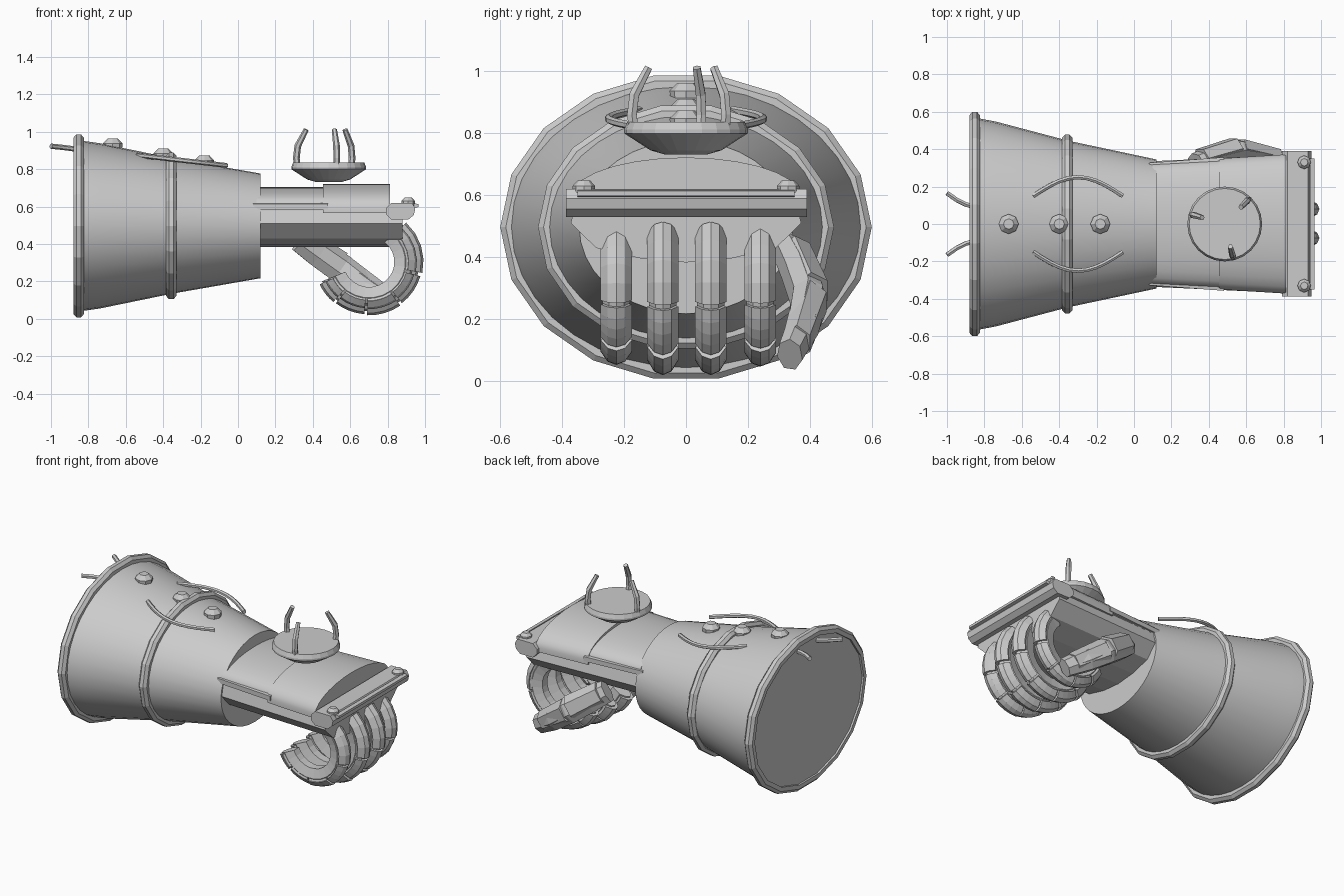
import bpy, bmesh, math
from mathutils import Vector

if "Cube" in bpy.data.objects:
    bpy.data.objects.remove(bpy.data.objects["Cube"])

metal = bpy.data.materials.new("light_grey_metal")
metal.diffuse_color = (0.6, 0.6, 0.6, 1)
metal.use_nodes = True
metal.node_tree.nodes["Principled BSDF"].inputs["Base Color"].default_value = metal.diffuse_color


def loft(name, sections, smooth=False, cyclic=False):
    """Skin a list of equal-length point loops; cap the ends unless cyclic."""
    bm = bmesh.new()
    rows = [[bm.verts.new(p) for p in s] for s in sections]
    n = len(rows[0])
    pairs = list(zip(rows, rows[1:])) + ([(rows[-1], rows[0])] if cyclic else [])
    for a, b in pairs:
        for i in range(n):
            bm.faces.new((a[i], a[(i + 1) % n], b[(i + 1) % n], b[i]))
    if not cyclic:
        bm.faces.new(rows[0])
        bm.faces.new(rows[-1])
    bmesh.ops.recalc_face_normals(bm, faces=bm.faces)
    me = bpy.data.meshes.new(name)
    bm.to_mesh(me)
    bm.free()
    me.materials.append(metal)
    ob = bpy.data.objects.new(name, me)
    bpy.context.collection.objects.link(ob)
    if smooth:
        bpy.context.view_layer.objects.active = ob
        ob.select_set(True)
        bpy.ops.object.shade_smooth_by_angle(angle=math.radians(30))
        ob.select_set(False)
    return ob


def oval(x, ry, rz, n, cz=0.497):
    return [(x, ry * math.cos(2 * math.pi * i / n), cz + rz * math.sin(2 * math.pi * i / n))
            for i in range(n)]


def disc(c, z, r, n):
    return [(c[0] + r * math.cos(2 * math.pi * i / n), c[1] + r * math.sin(2 * math.pi * i / n), z)
            for i in range(n)]


def tube(name, path, radii, n=6, flat=1.0):
    """Sweep an n-sided section along a path."""
    pts = [Vector(p) for p in path]
    secs = []
    for i, p in enumerate(pts):
        t = (pts[min(i + 1, len(pts) - 1)] - pts[max(i - 1, 0)]).normalized()
        ref = Vector((0, 1, 0)) if abs(t.y) < 0.8 else Vector((0, 0, 1))
        u = t.cross(ref).normalized()
        v = t.cross(u)
        r = radii[i] if isinstance(radii, (list, tuple)) else radii
        secs.append([p + u * r * math.cos(2 * math.pi * k / n) + v * r * flat * math.sin(2 * math.pi * k / n)
                     for k in range(n)])
    return loft(name, secs)


# Flared sleeve with its two chamfered bands
loft("sleeve", [oval(-0.868, 0.572, 0.46, 36), oval(-0.74, 0.548, 0.442, 36),
                oval(-0.35, 0.445, 0.362, 36), oval(0.12, 0.345, 0.28, 36)], smooth=True)
for name, x, ry, rz in (("rim_band", -0.852, 0.6, 0.497), ("middle_band", -0.357, 0.478, 0.398)):
    loft(name, [oval(x + dx, ry - d, rz - d, 18) for dx, d in
                ((-0.028, 0.045), (-0.028, 0.018), (-0.012, 0), (0.012, 0), (0.028, 0.018), (0.028, 0.045))],
         cyclic=True)

# Studs along the top of the sleeve
for i, (x, z) in enumerate(((-0.67, 0.925), (-0.40, 0.872), (-0.18, 0.835))):
    loft(f"stud_{i}", [disc((x, 0), z - 0.02, 0.05, 8), disc((x, 0), z + 0.012, 0.053, 8),
                       disc((x, 0), z + 0.038, 0.028, 8)])

# Curved handles and rear horns, mirrored
for s in (-1, 1):
    arc = []
    for i in range(11):
        t = i / 10
        arc.append((-0.54 + 0.48 * t, s * (0.15 + 0.10 * math.sin(math.pi * t)), 0.875 - 0.055 * t))
    tube(f"sleeve_handle_{s}", arc, 0.013)
    tube(f"rear_horn_{s}", [(-0.85, s * 0.09, 0.905), (-0.90, s * 0.105, 0.912),
                            (-0.95, s * 0.13, 0.918), (-1.0, s * 0.165, 0.923)], 0.014)


# Palm block
def palm(x, k):
    half = [(0.34, 0.61), (0.365, 0.51), (0.285, 0.43), (0.14, 0.395)]
    return ([(x, k * y, z) for y, z in half] + [(x, 0, 0.383)] +
            [(x, -k * y, z) for y, z in reversed(half)])


loft("palm", [palm(0.10, 0.92), palm(0.88, 1.02)])


# Two arched plates over the back of the hand
def arch(x, w, top, base):
    pts = [(x, w * math.cos(a), base + 0.03 + (top - base - 0.03) * math.sin(a))
           for a in [math.pi * i / 14 for i in range(15)]]
    return pts + [(x, -w, base), (x, w, base)]


loft("rear_hand_plate", [arch(0.10, 0.32, 0.705, 0.58), arch(0.47, 0.34, 0.705, 0.58)], smooth=True)
loft("front_hand_plate", [arch(0.455, 0.35, 0.722, 0.565), arch(0.812, 0.372, 0.722, 0.565)], smooth=True)

# Pointed side strips
for s in (-1, 1):
    loft(f"side_strip_{s}", [[(x, s * (y + dy), z) for dy, z in
                              ((-0.02, 0.585), (0.012, 0.585), (0.012, 0.615), (-0.02, 0.62))]
                             for x, y in ((0.08, 0.315), (0.48, 0.345))])

# Knuckle bar, top plate, bolts and front lip
bar = [(0.79, 0.59), (0.82, 0.62), (0.93, 0.62), (0.948, 0.59), (0.94, 0.555), (0.91, 0.53),
       (0.82, 0.53), (0.79, 0.56)]
loft("knuckle_bar", [[(x, y, z) for x, z in bar] for y in (-0.387, 0.39)])
loft("knuckle_lip", [[(x, y, z) for x, z in ((0.94, 0.592), (0.965, 0.598), (0.965, 0.614), (0.94, 0.617))]
                     for y in (-0.35, 0.35)])
for s in (-1, 1):
    c = (0.91, s * 0.33)
    loft(f"knuckle_bolt_{s}", [disc(c, 0.60, 0.036, 8), disc(c, 0.63, 0.036, 8), disc(c, 0.648, 0.02, 8)])


# Curled armoured fingers: overlapping plates around an arc
def finger_arc(name, y, k, a0, a1, r_in, r_out, w, steps):
    prof = [(r_in, -0.6), (r_in + 0.05, -0.9), (r_out - 0.05, -1), (r_out - 0.012, -0.55), (r_out, 0),
            (r_out - 0.012, 0.55), (r_out - 0.05, 1), (r_in + 0.05, 0.9), (r_in, 0.6)]
    secs = []
    for i in range(steps + 1):
        a = math.radians(a0 + (a1 - a0) * i / steps)
        secs.append([(0.70 + k * r * math.cos(a), y + w * q, 0.305 + 0.98 * k * r * math.sin(a) - 0.01 * (1 - k))
                     for r, q in prof])
    loft(name, secs)


for f, (y, k) in enumerate(((-0.225, 0.88), (-0.075, 1), (0.08, 1), (0.24, 0.9))):
    finger_arc(f"finger_{f}_core", y, k, 52, -157, 0.155, 0.272, 0.044, 14)
    for j, (a0, a1, r) in enumerate(((47, -12, 0.292), (-16, -52, 0.286), (-55, -92, 0.292),
                                     (-95, -128, 0.287), (-131, -155, 0.291))):
        finger_arc(f"finger_{f}_plate_{j}", y, k, a0, a1, 0.19, r, 0.051, 4)

# Thumb: bent core with a plate on each segment
tube("thumb", [(0.33, 0.33, 0.42), (0.43, 0.365, 0.35), (0.55, 0.395, 0.265), (0.68, 0.375, 0.17),
               (0.81, 0.335, 0.085)], [0.07, 0.08, 0.083, 0.075, 0.06], 7, 0.72)
tube("thumb_base_plate", [(0.36, 0.352, 0.41), (0.54, 0.404, 0.285)], [0.072, 0.08], 6, 0.78)
tube("thumb_tip_plate", [(0.56, 0.402, 0.26), (0.76, 0.358, 0.125)], [0.08, 0.066], 6, 0.75)

# Dish over the hand with three inward-bent prongs
c = (0.485, 0.0)
loft("dish", [disc(c, 0.732, 0.07, 24), disc(c, 0.745, 0.115, 24), disc(c, 0.80, 0.2, 24),
              disc(c, 0.812, 0.2, 24), disc(c, 0.837, 0.19, 24)])
for i, deg in enumerate((164, 46, -76)):
    ca, sa = math.cos(math.radians(deg)), math.sin(math.radians(deg))
    tube(f"prong_{i}", [(c[0] + r * ca, r * sa, z) for r, z in
                        ((0.175, 0.82), (0.18, 0.86), (0.172, 0.925), (0.125, 1.012))],
         [0.018, 0.018, 0.018, 0.014], 6)
